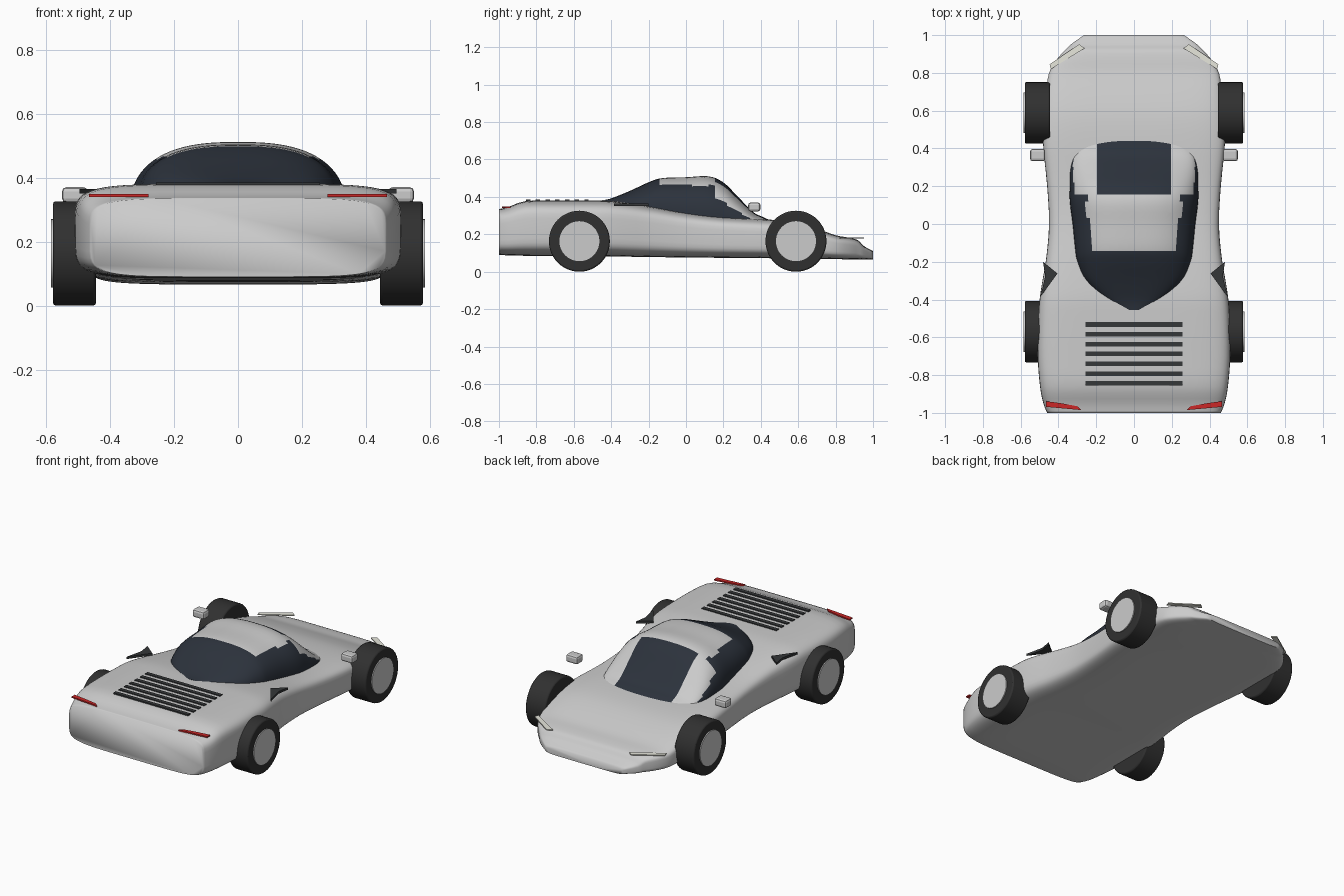
import bpy, bmesh
from math import cos, sin, pi, copysign
from mathutils import Vector

if "Cube" in bpy.data.objects:
    bpy.data.objects.remove(bpy.data.objects["Cube"])


def material(name, rgb):
    m = bpy.data.materials.new(name)
    m.diffuse_color = (*rgb, 1)
    return m


GLASS = material("dark_glass", (0.025, 0.032, 0.045))
RUBBER = material("rubber", (0.03, 0.03, 0.03))
BLACK = material("black_trim", (0.035, 0.038, 0.04))
RED = material("red_lens", (0.6, 0.02, 0.02))
LENS = material("clear_lens", (0.8, 0.8, 0.72))


def finish(bm, name, mat=None, angle=None):
    bmesh.ops.recalc_face_normals(bm, faces=bm.faces)
    me = bpy.data.meshes.new(name)
    bm.to_mesh(me)
    bm.free()
    ob = bpy.data.objects.new(name, me)
    bpy.context.collection.objects.link(ob)
    if mat:
        me.materials.append(mat)
    if angle:
        bpy.ops.object.select_all(action='DESELECT')
        ob.select_set(True)
        bpy.context.view_layer.objects.active = ob
        bpy.ops.object.shade_smooth_by_angle(angle=angle)
    return ob


def spline(keys, steps):
    """Catmull-Rom interpolation through tuples of any length."""
    k = [keys[0]] + keys + [keys[-1]]
    out = []
    for i in range(1, len(k) - 2):
        for s in range(steps):
            t = s / steps
            out.append([0.5 * (2 * b + (c - a) * t + (2 * a - 5 * b + 4 * c - d) * t * t
                               + (3 * b - a - 3 * c + d) * t ** 3)
                        for a, b, c, d in zip(*k[i - 1:i + 3])])
    return out + [list(keys[-1])]


def spow(v, n):
    return copysign(abs(v) ** (2 / n), v)


def loft(rings):
    bm = bmesh.new()
    vs = [[bm.verts.new(p) for p in r] for r in rings]
    n = len(vs[0])
    for a, b in zip(vs, vs[1:]):
        for j in range(n):
            bm.faces.new((a[j], a[(j + 1) % n], b[(j + 1) % n], b[j]))
    bm.faces.new(vs[0])
    bm.faces.new(vs[-1])
    return bm


# Body shell: y, half width, bottom, top
body = [(-1, .46, .09, .335), (-.95, .48, .087, .346), (-.86, .498, .085, .377),
        (-.7, .51, .084, .38), (-.5, .507, .083, .38), (-.4, .5, .082, .378),
        (-.3, .485, .08, .366), (-.18, .465, .078, .347), (0, .45, .076, .315),
        (.2, .46, .074, .292), (.43, .482, .072, .28), (.58, .475, .07, .263),
        (.7, .465, .068, .23), (.8, .45, .067, .195), (.87, .41, .066, .182),
        (.92, .365, .066, .168), (.95, .335, .066, .138), (1, .265, .066, .11)]
rings = []
for y, w, lo, hi in spline(body, 3):
    rings.append([(w * spow(cos(a), 5.5), y, (lo + hi) / 2 + (hi - lo) / 2 * spow(sin(a), 5.5))
                  for a in (2 * pi * (i + .5) / 56 for i in range(56))])
finish(loft(rings), "body_shell", angle=1.4)

# Cabin with rear, side and front glazing: y, half width, base, top
cabin = [(-.455, .06, .35, .381), (-.4, .15, .345, .392), (-.3, .255, .335, .432),
         (-.2, .3, .32, .478), (-.13, .312, .31, .5), (0, .325, .295, .505),
         (.12, .34, .28, .51), (.2, .34, .27, .477), (.28, .338, .265, .398),
         (.36, .32, .262, .318), (.41, .275, .26, .293), (.445, .2, .26, .277)]
rings = []
for y, w, lo, hi in spline(cabin, 4):
    rings.append([(w * spow(cos(a), 2.6), y, lo + (hi - lo) * spow(sin(a), 2.6))
                  for a in (pi * i / 36 for i in range(37))])
bm = loft(rings)
for co, no in (((.195, 0, 0), (1, 0, 0)), ((-.195, 0, 0), (1, 0, 0)),
               ((0, .155, 0), (0, 1, 0)), ((0, -.142, 0), (0, 1, 0))):
    bmesh.ops.bisect_plane(bm, geom=bm.verts[:] + bm.edges[:] + bm.faces[:],
                           plane_co=co, plane_no=no)
for f in bm.faces:
    c = f.calc_center_median()
    x, y, z = abs(c.x), c.y, c.z
    if y < -.142:
        glazed = True
    elif y < .155:
        glazed = x > .2 and z < .462
    else:
        glazed = x < .195 or (x > .28 and z < .40 - (y - .155) * .62)
    f.material_index = int(glazed)
ob = finish(bm, "cabin", angle=1.0)
ob.data.materials.append(material("body_grey", (.8, .8, .8)))
ob.data.materials[0].diffuse_color = bpy.data.materials.new("default_grey").diffuse_color
ob.data.materials.append(GLASS)


def disc(name, centre, r, width, mat=None, bevel=0):
    bpy.ops.mesh.primitive_cylinder_add(vertices=48, radius=r, depth=width,
                                        location=centre, rotation=(0, pi / 2, 0))
    ob = bpy.context.object
    ob.name = name
    if mat:
        ob.data.materials.append(mat)
    if bevel:
        m = ob.modifiers.new("bevel", 'BEVEL')
        m.width, m.segments = bevel, 2
    bpy.ops.object.shade_smooth_by_angle(angle=.6)


def plate(name, pts, z, thick, mat, side=1):
    bm = bmesh.new()
    f = bm.faces.new([bm.verts.new((side * x, y, z)) for x, y in pts])
    g = bmesh.ops.extrude_face_region(bm, geom=[f])['geom']
    bmesh.ops.translate(bm, vec=Vector((0, 0, thick)),
                        verts=[v for v in g if isinstance(v, bmesh.types.BMVert)])
    return finish(bm, name, mat)


for s, tag in ((1, "right"), (-1, "left")):
    # Wheels
    for y, end in ((.588, "nose"), (-.57, "tail")):
        disc(f"tyre_{end}_{tag}", (s * .511, y, .163), .163, .134, RUBBER, .008)
        disc(f"hub_{end}_{tag}", (s * .572, y, .163), .107, .024)
    # Door mirrors
    bpy.ops.mesh.primitive_cube_add(size=1, location=(s * .51, .365, .346))
    ob = bpy.context.object
    ob.name = f"mirror_{tag}"
    for v in ob.data.vertices:
        v.co = v.co * Vector((.08, .065, .048))
    m = ob.modifiers.new("bevel", 'BEVEL')
    m.width, m.segments = .013, 2
    # Lamps and side intakes
    plate(f"headlamp_{tag}", [(.44, .82), (.447, .845), (.29, .952), (.262, .93)],
          .177, .006, LENS, s)
    plate(f"tail_lamp_{tag}", [(.28, -.985), (.465, -.968), (.465, -.938), (.38, -.95), (.3, -.965)],
          .34, .008, RED, s)
    plate(f"side_intake_{tag}", [(.482, -.2), (.405, -.262), (.495, -.385), (.47, -.275)],
          .35, .014, BLACK, s)

# Engine cover louvres
for i in range(7):
    y = -.532 - i * .052
    plate(f"louvre_{i + 1}", [(-.257, y - .012), (.257, y - .012), (.257, y + .012), (-.257, y + .012)],
          .365, .02, BLACK)

for m in bpy.data.materials:
    if m.users and not m.is_grease_pencil:
        m.use_nodes = True
        m.node_tree.nodes["Principled BSDF"].inputs["Base Color"].default_value = m.diffuse_color
